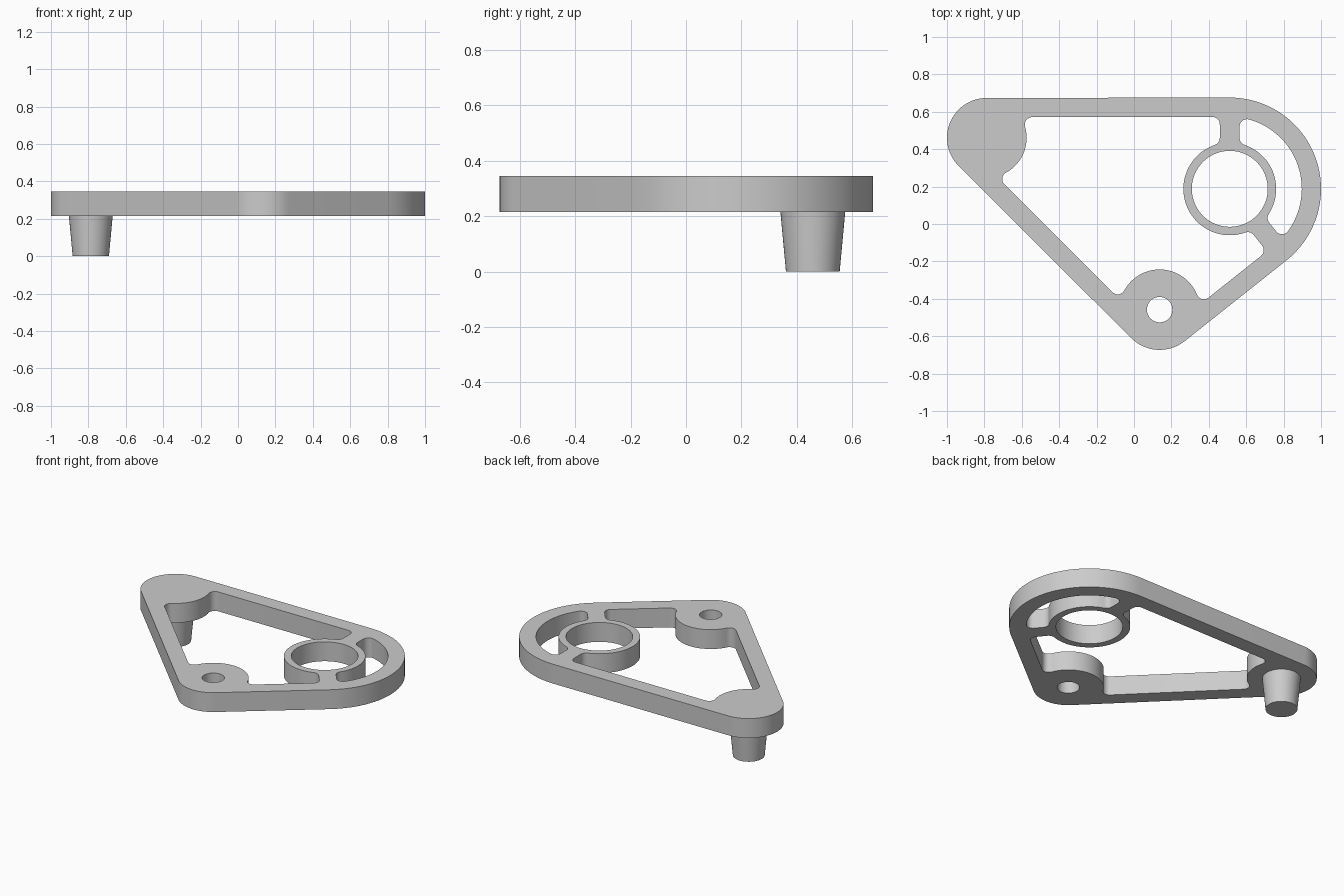
import bpy, bmesh
from math import acos, atan2, ceil, cos, hypot, pi, radians, sin
from mathutils import Vector

old = bpy.data.objects.get("Cube")
if old:
    bpy.data.objects.remove(old, do_unlink=True)

BOTTOM, TOP = 0.215, 0.345
WALL, FILLET, HALF_SPOKE = 0.103, 0.04, 0.053

# Corner circles of the plate: centre, radius
PEG = (Vector((-0.787, 0.461)), 0.213)
BOSS = (Vector((0.137, -0.458)), 0.215)
ROUND = (Vector((0.512, 0.188)), 0.488)
RING_OUT, RING_IN, BOLT = 0.248, 0.203, 0.068

grey = bpy.data.materials.new("plain_grey")
grey.use_nodes = True
grey.diffuse_color = (0.6, 0.6, 0.6, 1)
grey.node_tree.nodes["Principled BSDF"].inputs["Base Color"].default_value = (0.6, 0.6, 0.6, 1)


def unit(a):
    return Vector((cos(a), sin(a)))


def arc(c, r, a, b, ccw=True):
    """Points round a circle from angle a to angle b."""
    sweep = (b - a) % (2 * pi) if ccw else -((a - b) % (2 * pi))
    n = max(2, ceil(abs(sweep) / radians(4 if r > 0.1 else 12)))
    return [c + r * unit(a + sweep * i / n) for i in range(n + 1)]


def circle(c, r):
    return arc(c, r, 0, 2 * pi - 0.08)


def tangent(one, two):
    """Outward normal angle of the belt line between two circles."""
    d = two[0] - one[0]
    return atan2(d.y, d.x) - acos((one[1] - two[1]) / d.length)


class Line:
    def __init__(self, point, normal):
        self.p, self.n = point, normal

    def dist(self, q):
        return (q - self.p).dot(self.n), self.n


class Circle:
    def __init__(self, c, r, side):
        self.c, self.r, self.side = c, r, side   # side 1: hole lies outside

    def dist(self, q):
        d = q - self.c
        return self.side * (d.length - self.r), self.side * d.normalized()


def filleted(edges, seeds):
    """Counter-clockwise hole; seeds[i] is near the fillet after edges[i]."""
    fillets = []
    for i, seed in enumerate(seeds):
        one, two, q = edges[i], edges[(i + 1) % len(edges)], Vector(seed)
        for _ in range(30):
            (d1, g1), (d2, g2) = one.dist(q), two.dist(q)
            det = g1.x * g2.y - g1.y * g2.x
            e1, e2 = FILLET - d1, FILLET - d2
            q = q + Vector((e1 * g2.y - e2 * g1.y, g1.x * e2 - g2.x * e1)) / det
        ends = [-e.dist(q)[1] for e in (one, two)]
        fillets.append(arc(q, FILLET, *[atan2(v.y, v.x) for v in ends]))
    loop = []
    for i, edge in enumerate(edges):
        if isinstance(edge, Circle):
            a, b = fillets[i - 1][-1] - edge.c, fillets[i][0] - edge.c
            loop += arc(edge.c, edge.r, atan2(a.y, a.x), atan2(b.y, b.x), edge.side < 0)[1:-1]
        loop += fillets[i]
    return loop


def finish(ob):
    ob.data.materials.clear()
    ob.data.materials.append(grey)
    bm = bmesh.new()
    bm.from_mesh(ob.data)
    bmesh.ops.remove_doubles(bm, verts=bm.verts, dist=0.0001)
    bmesh.ops.recalc_face_normals(bm, faces=bm.faces)
    bm.to_mesh(ob.data)
    bm.free()
    bpy.ops.object.select_all(action='DESELECT')
    ob.select_set(True)
    bpy.context.view_layer.objects.active = ob
    bpy.ops.object.shade_smooth_by_angle(angle=radians(30))


# Outer outline: a belt round the three corner circles
left, right, back = tangent(PEG, BOSS), tangent(BOSS, ROUND), tangent(ROUND, PEG)
outline = arc(*PEG, back, left) + arc(*BOSS, left, right) + arc(*ROUND, right, back)


def wall(corner, a):
    return Line(corner[0] + (corner[1] - WALL) * unit(a), -unit(a))


def spoke(a, side):
    n = side * unit(a + pi / 2)
    return Line(ROUND[0] + HALF_SPOKE * n, n)


# Main window and crescent window, separated by two spokes and the ring
ring = Circle(ROUND[0], RING_OUT, 1)
window = filleted(
    [wall(ROUND, back), Circle(*PEG, 1), wall(PEG, left), Circle(*BOSS, 1),
     wall(BOSS, right), spoke(right, -1), ring, spoke(back, 1)],
    [(-.53, .53), (-.65, .23), (-.09, -.32), (.36, -.35),
     (.64, -.14), (.62, -.09), (.41, .46), (.42, .53)])
crescent = filleted(
    [spoke(back, -1), ring, spoke(right, 1), Circle(ROUND[0], ROUND[1] - WALL, -1)],
    [(.6, .46), (.75, .05), (.79, 0), (.61, .52)])

# Plate: filled outline with the windows, ring bore and bolt hole
curve = bpy.data.curves.new("plate", 'CURVE')
curve.dimensions = '2D'
curve.fill_mode = 'BOTH'
curve.extrude = (TOP - BOTTOM) / 2
for loop in (outline, window, crescent, circle(ROUND[0], RING_IN), circle(BOSS[0], BOLT)):
    spline = curve.splines.new('POLY')
    spline.points.add(len(loop) - 1)
    for point, v in zip(spline.points, loop):
        point.co = (v.x, v.y, 0, 1)
    spline.use_cyclic_u = True
plate = bpy.data.objects.new("plate", curve)
plate.location.z = (TOP + BOTTOM) / 2
bpy.context.collection.objects.link(plate)
bpy.ops.object.select_all(action='DESELECT')
plate.select_set(True)
bpy.context.view_layer.objects.active = plate
bpy.ops.object.convert(target='MESH')
finish(bpy.context.view_layer.objects.active)

# Tapered peg under the left corner
bpy.ops.mesh.primitive_cone_add(vertices=64, radius1=0.097, radius2=0.117, depth=BOTTOM,
                                location=(PEG[0].x, PEG[0].y - 0.003, BOTTOM / 2))
peg = bpy.context.object
peg.name = "peg"
finish(peg)
